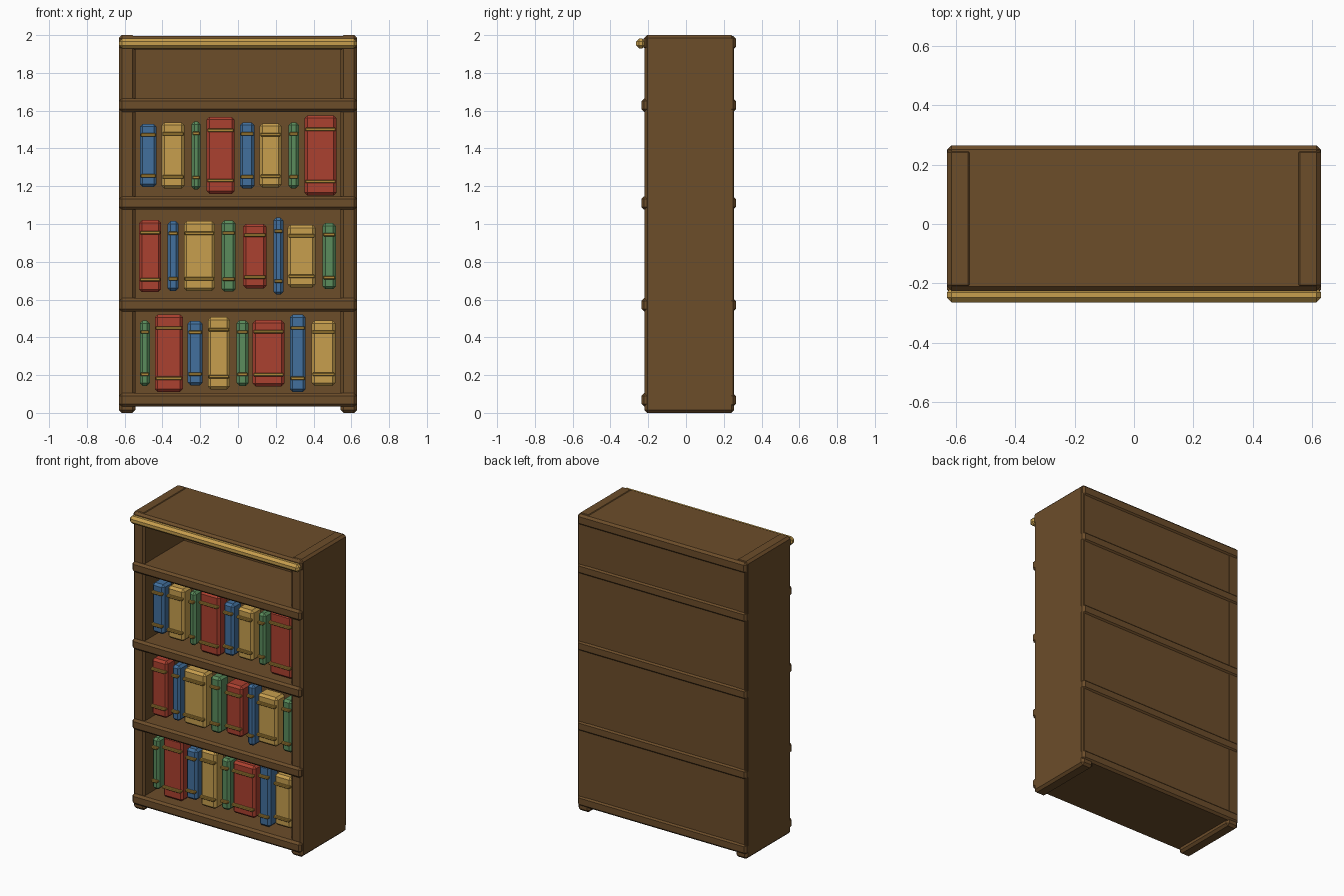
import bpy
import bmesh


def material(name, rgb):
    m = bpy.data.materials.new(name)
    m.diffuse_color = (*rgb, 1)
    return m


WOOD = material("brown_wood", (0.150, 0.074, 0.023))
BRASS = material("dark_brass", (0.43, 0.25, 0.042))
COVERS = {
    "red": material("red_cover", (0.410, 0.052, 0.029)),
    "blue": material("blue_cover", (0.055, 0.163, 0.340)),
    "gold": material("gold", (0.570, 0.345, 0.076)),
    "green": material("green_cover", (0.103, 0.265, 0.107)),
}


def block(name, x, y, z, mat, bevel=0.014):
    """Chamfered box spanning the (min, max) pairs x, y and z."""
    bm = bmesh.new()
    bmesh.ops.create_cube(bm, size=1)
    for v in bm.verts:
        v.co = [(a + b) / 2 + c * (b - a) for (a, b), c in zip((x, y, z), v.co)]
    bmesh.ops.bevel(bm, geom=bm.edges[:], offset=bevel, segments=1,
                    affect='EDGES', clamp_overlap=True)
    me = bpy.data.meshes.new(name)
    bm.to_mesh(me)
    bm.free()
    me.materials.append(mat)
    ob = bpy.data.objects.new(name, me)
    bpy.context.collection.objects.link(ob)
    return ob


# Case: sides, back, top, shelves and front trim
block("left_side", (-0.63, -0.543), (-0.22, 0.255), (0, 2), WOOD, 0.015)
block("right_side", (0.543, 0.63), (-0.22, 0.255), (0, 2), WOOD, 0.015)
block("back_panel", (-0.628, 0.628), (0.2, 0.254), (0.04, 1.985), WOOD, 0.005)
block("top_board", (-0.628, 0.628), (-0.225, 0.264), (1.923, 1.996), WOOD)
for i, z in enumerate((0.034, 0.537, 1.076, 1.594)):
    block(f"shelf_{i}", (-0.629, 0.629), (-0.236, 0.264), (z, z + 0.07), WOOD)
block("front_trim", (-0.63, 0.63), (-0.264, -0.215), (1.929, 1.981), COVERS["gold"], 0.016)

# Books per row: colour, left x, right x, height
ROWS = {
    0.316: [("green", -0.52, -0.467, 0.345), ("red", -0.44, -0.292, 0.41),
            ("blue", -0.267, -0.187, 0.34), ("gold", -0.16, -0.043, 0.382),
            ("green", -0.008, 0.056, 0.345), ("red", 0.078, 0.246, 0.35),
            ("blue", 0.274, 0.358, 0.41), ("gold", 0.39, 0.516, 0.345)],
    0.830: [("red", -0.523, -0.407, 0.382), ("blue", -0.373, -0.314, 0.37),
            ("gold", -0.287, -0.123, 0.37), ("green", -0.087, -0.012, 0.376),
            ("red", 0.027, 0.151, 0.342), ("blue", 0.188, 0.24, 0.408),
            ("gold", 0.263, 0.41, 0.33), ("green", 0.447, 0.518, 0.35)],
    1.363: [("blue", -0.52, -0.431, 0.334), ("gold", -0.405, -0.283, 0.35),
            ("green", -0.246, -0.198, 0.36), ("red", -0.166, -0.018, 0.408),
            ("blue", 0.01, 0.087, 0.35), ("gold", 0.114, 0.23, 0.34),
            ("green", 0.267, 0.322, 0.35), ("red", 0.352, 0.521, 0.424)],
}
for row, (zc, books) in enumerate(ROWS.items()):
    for i, (colour, x0, x1, h) in enumerate(books):
        name = f"book_{row}_{i}"
        block(name, (x0, x1), (-0.175, -0.075), (zc - h / 2, zc + h / 2),
              COVERS[colour], 0.015)
        # Raised spine bands
        for side, s in (("lower", -1), ("upper", 1)):
            z = zc + s * 0.325 * h
            block(f"{name}_{side}_band", (x0 + 0.004, x1 - 0.004),
                  (-0.19, -0.165), (z - 0.009, z + 0.009), BRASS, 0.004)
